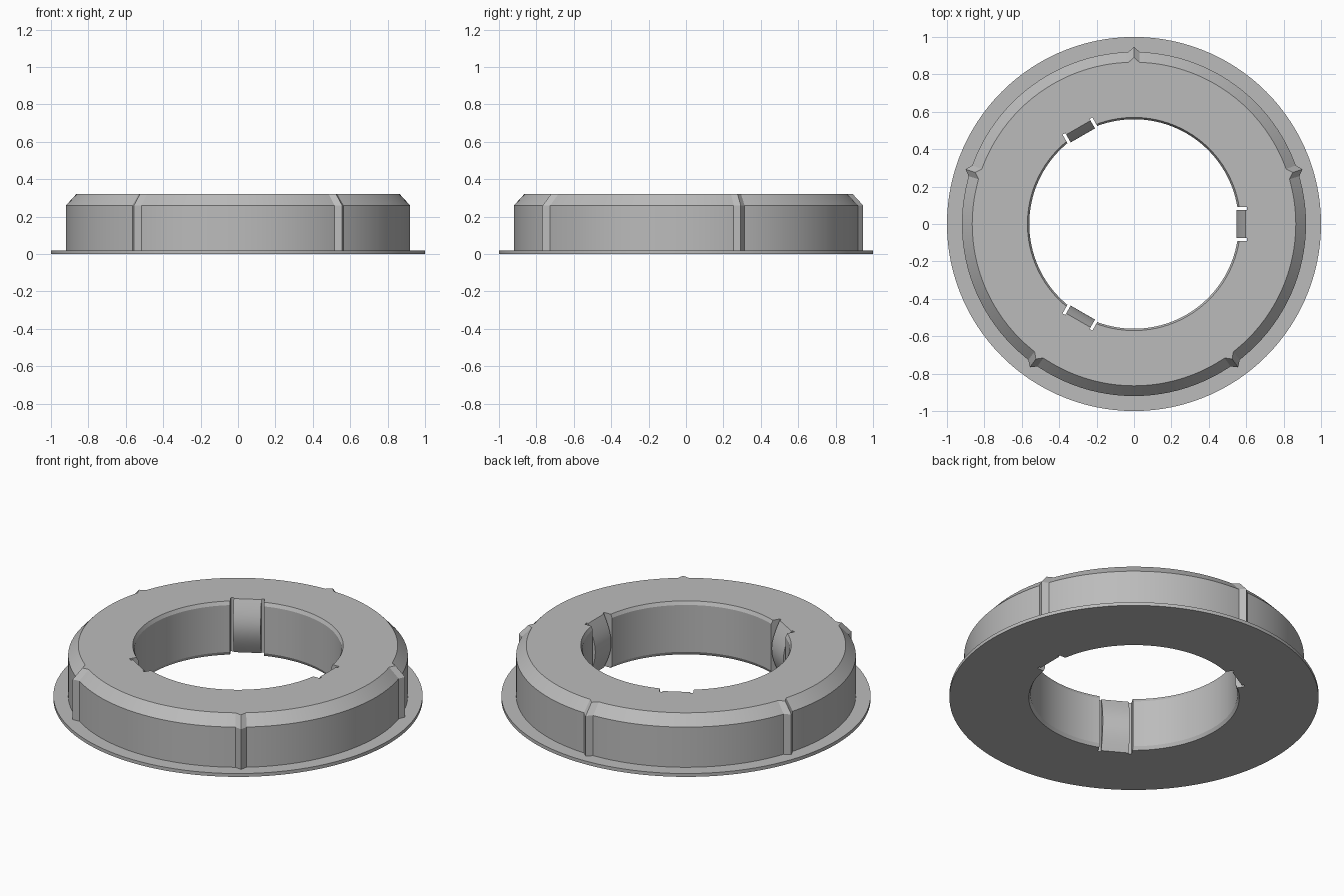
import bpy, bmesh, math
from mathutils import Matrix

cube = bpy.data.objects.get("Cube")
if cube:
    bpy.data.objects.remove(cube, do_unlink=True)

grey = bpy.data.materials.new("plain grey")
grey.use_nodes = True
grey.diffuse_color = (0.5, 0.5, 0.5, 1)
grey.node_tree.nodes["Principled BSDF"].inputs["Base Color"].default_value = (0.5, 0.5, 0.5, 1)

HEIGHT = 0.32


def make_object(name, bm):
    bmesh.ops.recalc_face_normals(bm, faces=bm.faces)
    mesh = bpy.data.meshes.new(name)
    bm.to_mesh(mesh)
    bm.free()
    obj = bpy.data.objects.new(name, mesh)
    obj.data.materials.append(grey)
    bpy.context.collection.objects.link(obj)
    return obj


def smooth(obj):
    bpy.ops.object.select_all(action='DESELECT')
    obj.select_set(True)
    bpy.context.view_layer.objects.active = obj
    bpy.ops.object.shade_smooth_by_angle(angle=math.radians(25))


def prism(name, outline, half_width, angle):
    """Extrude an x-z outline along y, then turn it about the centre."""
    bm = bmesh.new()
    sides = [[bm.verts.new((x, y, z)) for x, z in outline]
             for y in (-half_width, half_width)]
    bm.faces.new(sides[0])
    bm.faces.new(sides[1])
    n = len(outline)
    for i in range(n):
        j = (i + 1) % n
        bm.faces.new((sides[0][i], sides[0][j], sides[1][j], sides[1][i]))
    bm.transform(Matrix.Rotation(math.radians(angle), 4, 'Z'))
    return make_object(name, bm)


# Ring body with flange: profile (radius, height, carries ridges)
profile = [(0.57, 0, 0), (0.56, 0.02, 0), (0.56, 0.30, 0), (0.57, HEIGHT, 0),
           (0.865, HEIGHT, 1), (0.92, 0.26, 1), (0.92, 0.02, 1),
           (1.0, 0.02, 0), (1.0, 0, 0)]
ridges = [18 + 72 * k for k in range(5)]
angles = sorted([3 * k for k in range(120)] +
                [r + side for r in ridges for side in (-1.9, 1.9)])
bm = bmesh.new()
rings = []
for a in angles:
    bump = 0.027 if a in ridges else 0
    c, s = math.cos(math.radians(a)), math.sin(math.radians(a))
    rings.append([bm.verts.new(((r + bump * k) * c, (r + bump * k) * s, z))
                  for r, z, k in profile])
for i, ring in enumerate(rings):
    after = rings[(i + 1) % len(rings)]
    for j in range(len(profile)):
        k = (j + 1) % len(profile)
        bm.faces.new((ring[j], after[j], after[k], ring[k]))
body = make_object("ring_body", bm)

# Pockets with a bulged spring clip in each, leaving a slot on both sides
pocket = [(0.5, -0.1), (0.605, -0.1), (0.605, 0.5), (0.5, 0.5)]
arc = [(0.595 - 0.048 * math.sin(math.pi * t / 16), HEIGHT * t / 16)
       for t in range(17)]
clip_outline = [(0.62, 0)] + arc + [(0.62, HEIGHT)]
for number, angle in enumerate((0, 120, 240), 1):
    cutter = prism(f"pocket_cutter_{number}", pocket, 0.092, angle)
    cutter.hide_render = True
    cutter.hide_set(True)
    cut = body.modifiers.new("pocket", 'BOOLEAN')
    cut.operation = 'DIFFERENCE'
    cut.solver = 'EXACT'
    cut.object = cutter
    smooth(prism(f"spring_clip_{number}", clip_outline, 0.075, angle))
smooth(body)
